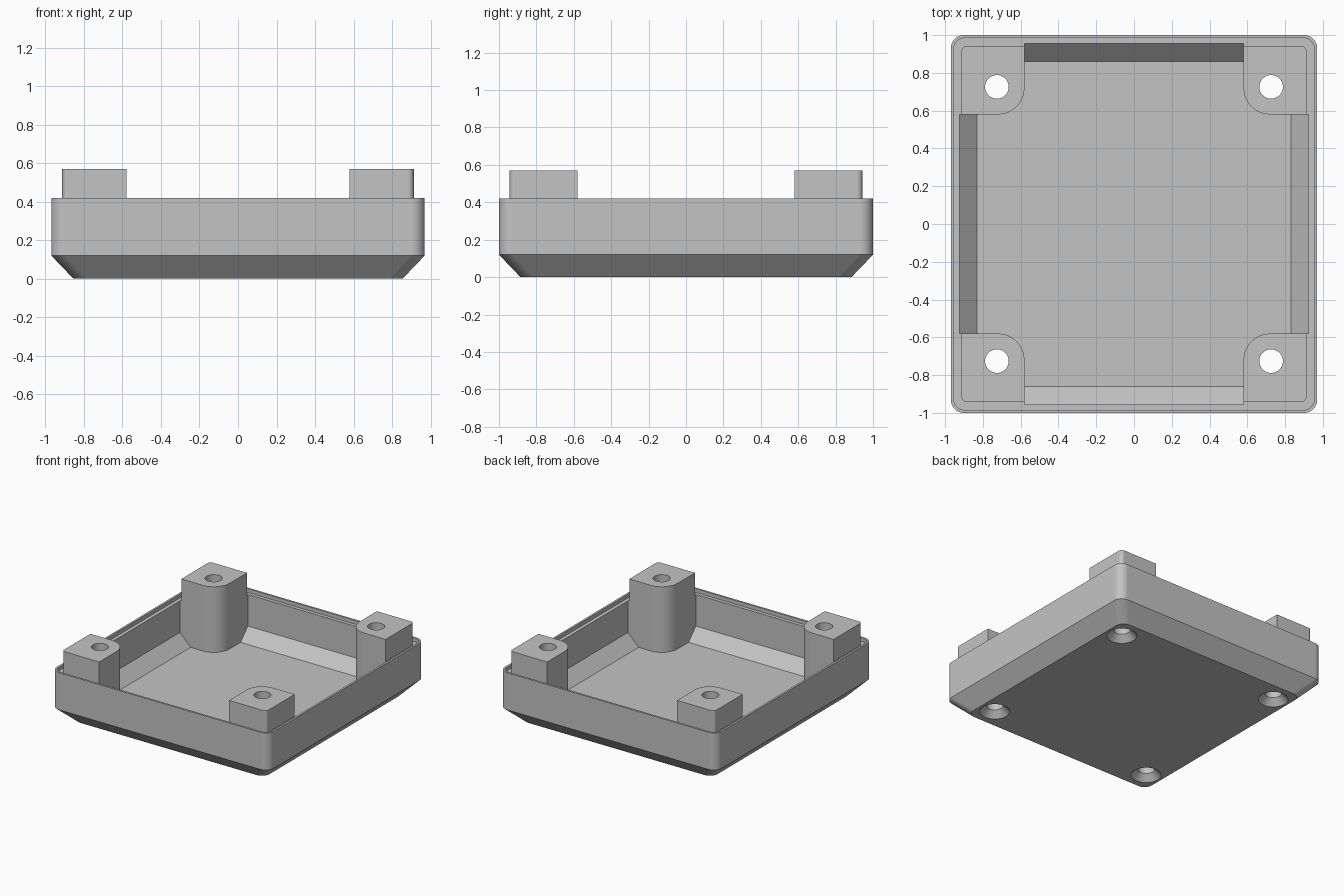
import bpy, bmesh, math

cube = bpy.data.objects.get("Cube")
if cube:
    bpy.data.objects.remove(cube, do_unlink=True)

grey = bpy.data.materials.new("plain grey")
grey.use_nodes = True
colour = (0.55, 0.55, 0.55, 1)
grey.diffuse_color = colour
grey.node_tree.nodes["Principled BSDF"].inputs["Base Color"].default_value = colour


def arc(cx, cy, r, start, steps=10):
    """Quarter circle, counter-clockwise from the start angle in degrees."""
    angles = [math.radians(start + 90 * i / steps) for i in range(steps + 1)]
    return [(cx + r * math.cos(a), cy + r * math.sin(a)) for a in angles]


def rounded_rect(hx, hy, r):
    pts = []
    for sx, sy, start in ((1, 1, 0), (-1, 1, 90), (-1, -1, 180), (1, -1, 270)):
        pts += arc(sx * (hx - r), sy * (hy - r), r, start)
    return pts


def circle(cx, cy, r, n=48):
    return [(cx + r * math.cos(math.tau * i / n),
             cy + r * math.sin(math.tau * i / n)) for i in range(n)]


def loft(name, groups):
    """Closed solids, each a stack of (points, height) rings with end caps."""
    bm = bmesh.new()
    for rings in groups:
        loops = [[bm.verts.new((x, y, z)) for x, y in pts] for pts, z in rings]
        n = len(loops[0])
        for a, b in zip(loops, loops[1:]):
            for i in range(n):
                j = (i + 1) % n
                bm.faces.new((a[i], a[j], b[j], b[i]))
        bm.faces.new(loops[0][::-1])
        bm.faces.new(loops[-1])
    bmesh.ops.recalc_face_normals(bm, faces=bm.faces)
    mesh = bpy.data.meshes.new(name)
    bm.to_mesh(mesh)
    bm.free()
    mesh.materials.append(grey)
    obj = bpy.data.objects.new(name, mesh)
    bpy.context.collection.objects.link(obj)
    return obj


def combine(target, other, operation):
    mod = target.modifiers.new(operation, "BOOLEAN")
    mod.operation = operation
    mod.solver = "EXACT"
    mod.object = other
    bpy.ops.object.modifier_apply(modifier=mod.name)
    bpy.data.objects.remove(other, do_unlink=True)


HX, HY = 0.97, 1.0
CORNERS = [(sx, sy) for sx in (1, -1) for sy in (1, -1)]

# Tray: outer chamfer, wall, stepped rim, inner wall, inner chamfer and floor
profile = [(0.115, 0.07, 0), (0, 0.07, 0.12), (0, 0.07, 0.42),
           (0.016, 0.055, 0.42), (0.016, 0.055, 0.39), (0.045, 0.03, 0.39),
           (0.045, 0.03, 0.135), (0.14, 0.03, 0.04)]
tray = loft("tray", [[(rounded_rect(HX - d, HY - d, r), z) for d, r, z in profile]])


# Corner posts: sunk into the wall below the rim step, set back above it
def post_section(sx, sy, inset):
    ox, oy, inner, r, ro = HX - inset, HY - inset, 0.58, 0.14, 0.03
    pts = [(ox, inner)] + arc(ox - ro, oy - ro, ro, 0) + [(inner, oy)]
    pts += arc(inner + r, inner + r, r, 180)
    return [(sx * x, sy * y) for x, y in pts]


levels = [(0.13, 0.02), (0.03, 0.14), (0.03, 0.39), (0.057, 0.39), (0.057, 0.57)]
posts = loft("corner_posts", [[(post_section(sx, sy, d), z) for d, z in levels]
                              for sx, sy in CORNERS])

# Screw holes with a countersink underneath
bore = [(0.113, -0.003), (0.0625, 0.05), (0.0625, 0.7)]
holes = loft("screw_holes", [[(circle(sx * 0.726, sy * 0.726, r), z) for r, z in bore]
                             for sx, sy in CORNERS])
holes.hide_render = True

bpy.ops.object.select_all(action="DESELECT")
tray.select_set(True)
bpy.context.view_layer.objects.active = tray
combine(tray, posts, "UNION")
combine(tray, holes, "DIFFERENCE")
bpy.ops.object.shade_smooth_by_angle(angle=math.radians(25))
weighted = tray.modifiers.new("flat face normals", "WEIGHTED_NORMAL")
weighted.keep_sharp = True
